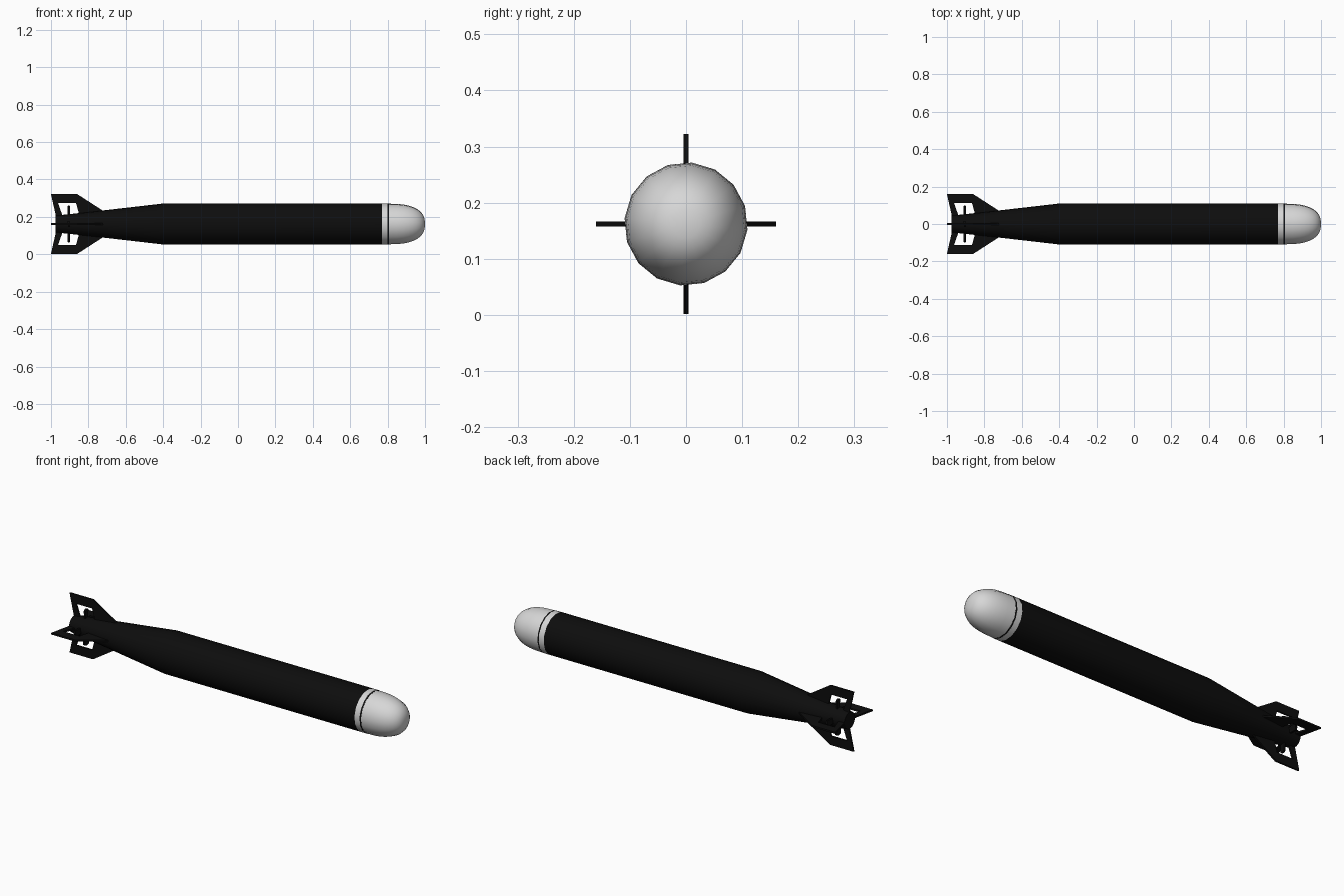
import bpy, bmesh, math

if "Cube" in bpy.data.objects:
    bpy.data.objects.remove(bpy.data.objects["Cube"])

CZ = 0.162   # height of the long axis
SIDES = 16


def material(name, rgb):
    m = bpy.data.materials.new(name)
    m.diffuse_color = (*rgb, 1)
    m.use_nodes = True
    m.node_tree.nodes["Principled BSDF"].inputs["Base Color"].default_value = m.diffuse_color
    return m


black = material("matte_black", (0.004, 0.004, 0.004))
white = material("pale_grey", (0.68, 0.68, 0.68))


def finish(name, bm, mat, smooth=None):
    bmesh.ops.recalc_face_normals(bm, faces=bm.faces)
    me = bpy.data.meshes.new(name)
    bm.to_mesh(me)
    bm.free()
    me.materials.append(mat)
    ob = bpy.data.objects.new(name, me)
    ob.location.z = CZ
    bpy.context.collection.objects.link(ob)
    if smooth:
        bpy.ops.object.select_all(action='DESELECT')
        ob.select_set(True)
        bpy.context.view_layer.objects.active = ob
        bpy.ops.object.shade_smooth_by_angle(angle=math.radians(smooth))
    return ob


def lathe(name, profile, mat, sides=SIDES, phase=17):
    """Turn (x, radius) points round the x axis; open ends are capped."""
    bm = bmesh.new()
    rings = []
    for x, r in profile:
        if r == 0:
            rings.append([bm.verts.new((x, 0, 0))] * sides)
            continue
        angs = [math.radians(phase) + math.tau * i / sides for i in range(sides)]
        rings.append([bm.verts.new((x, r * math.cos(a), r * math.sin(a))) for a in angs])
    for a, b in zip(rings, rings[1:]):
        for i in range(sides):
            j = (i + 1) % sides
            bm.faces.new(list(dict.fromkeys((a[i], a[j], b[j], b[i]))))
    for ring in (rings[0], rings[-1]):
        if ring[0] is not ring[1]:
            bm.faces.new(ring)
    return finish(name, bm, mat, 30)


# Hull with tapering tail
lathe("hull", [(-0.975, 0.045), (-0.72, 0.073), (-0.40, 0.11), (0.77, 0.11)], black)

# Pale collar, dark seam and rounded nose
lathe("nose_collar", [(0.77, 0.11), (0.80, 0.11)], white)
lathe("nose_seam", [(0.80, 0.1095), (0.808, 0.1095)], black)
nose = []
for i in range(11):
    t = math.pi / 2 * i / 10
    r = 0.109 * max(math.cos(t), 0) ** (2 / 2.5) if i < 10 else 0
    nose.append((0.808 + 0.192 * math.sin(t) ** (2 / 2.5), r))
lathe("nose_cap", nose, white)

# Four tail fins, each a flat frame round a slanted window
outer = [(-0.705, 0.06), (-0.86, 0.16), (-1.0, 0.16), (-0.972, 0.035)]
inner = [(-0.846, 0.04), (-0.866, 0.112), (-0.962, 0.112), (-0.937, 0.04)]
T = 0.0045
for k, name in enumerate(("left_fin", "top_fin", "right_fin", "bottom_fin")):
    a = k * math.pi / 2
    ca, sa = math.cos(a), math.sin(a)
    bm = bmesh.new()

    def loop(pts, s):
        return [bm.verts.new((x, r * ca - s * sa, r * sa + s * ca)) for x, r in pts]

    o1, o2, i1, i2 = loop(outer, T), loop(outer, -T), loop(inner, T), loop(inner, -T)
    for p, q in ((o1, i1), (i1, i2), (i2, o2), (o2, o1)):
        for i in range(4):
            j = (i + 1) % 4
            bm.faces.new((p[i], p[j], q[j], q[i]))
    finish(name, bm, black)

# Slim propeller blades set in the fin windows
for k in range(4):
    a = k * math.pi / 2
    ca, sa = math.cos(a), math.sin(a)
    bm = bmesh.new()
    pts = [(0.03, -0.012), (0.092, -0.016), (0.098, 0), (0.092, 0.016), (0.03, 0.012)]
    sides = [[bm.verts.new((-0.905 + dx + 0.15 * s, r * ca - s * sa, r * sa + s * ca))
              for r, s in pts] for dx in (-0.005, 0.005)]
    bm.faces.new(sides[0])
    bm.faces.new(sides[1])
    for i in range(5):
        j = (i + 1) % 5
        bm.faces.new((sides[0][i], sides[0][j], sides[1][j], sides[1][i]))
    finish("propeller_blade_%d" % (k + 1), bm, black)
